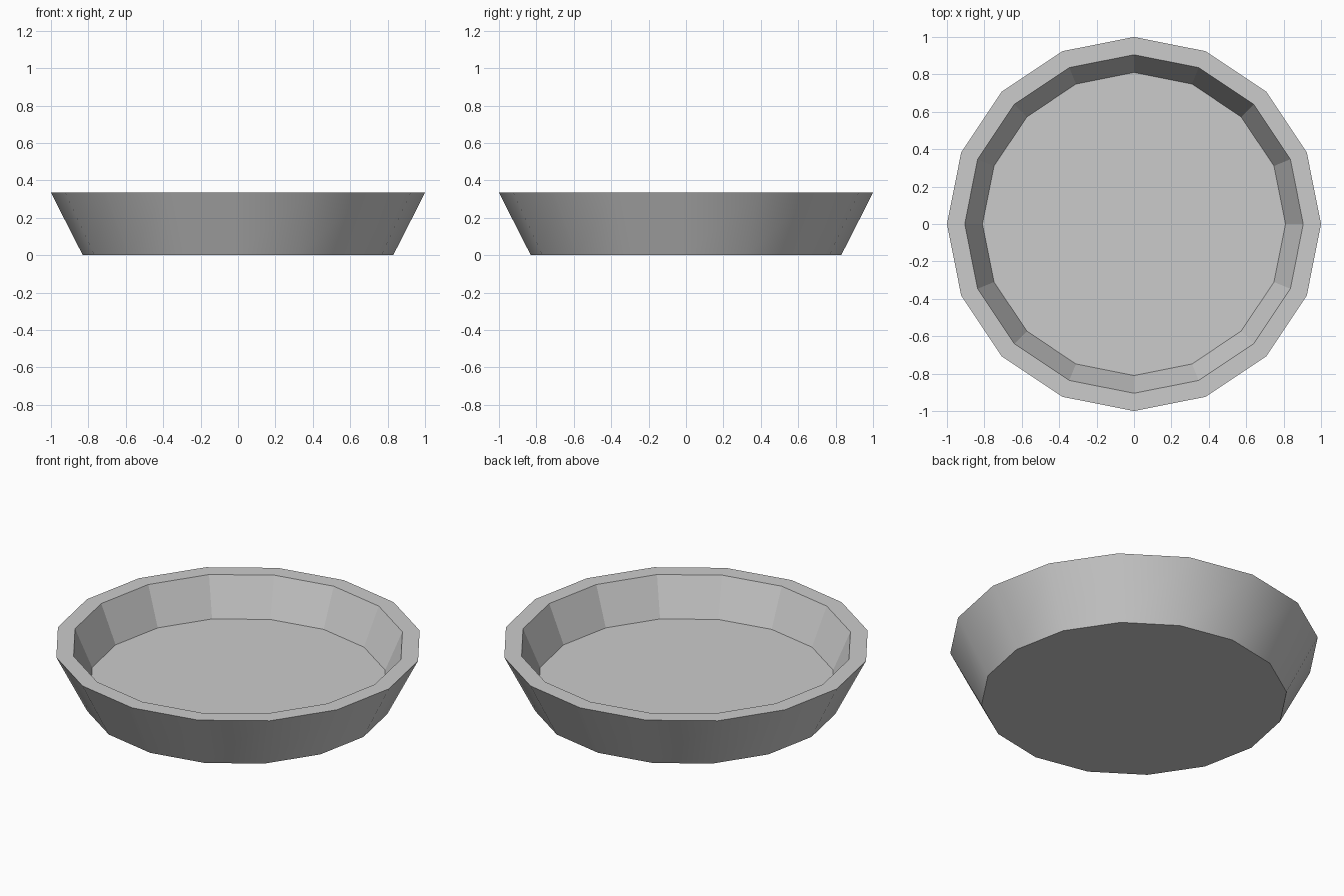
import bpy, bmesh
from math import cos, sin, pi

if "Cube" in bpy.data.objects:
    bpy.data.objects.remove(bpy.data.objects["Cube"])

SIDES = 16
# Profile (radius, height): outer base, outer rim, inner rim, inner floor
PROFILE = [(0.83, 0.0), (1.0, 0.334), (0.905, 0.334), (0.81, 0.112)]

bm = bmesh.new()
rings = [[bm.verts.new((r * cos(2 * pi * i / SIDES), r * sin(2 * pi * i / SIDES), z))
          for i in range(SIDES)] for r, z in PROFILE]

# Outer wall (smooth), rim and inner wall (flat)
for k, (a, b) in enumerate(zip(rings, rings[1:])):
    for i in range(SIDES):
        j = (i + 1) % SIDES
        f = bm.faces.new((a[i], a[j], b[j], b[i]))
        f.smooth = (k == 0)

# Underside and inner floor
bm.faces.new(rings[0][::-1])
bm.faces.new(rings[-1])

# Crisp edges wherever a flat face meets another
for e in bm.edges:
    e.smooth = all(f.smooth for f in e.link_faces)

mesh = bpy.data.meshes.new("round_tray")
bm.to_mesh(mesh)
bm.free()
bpy.context.collection.objects.link(bpy.data.objects.new("round_tray", mesh))
